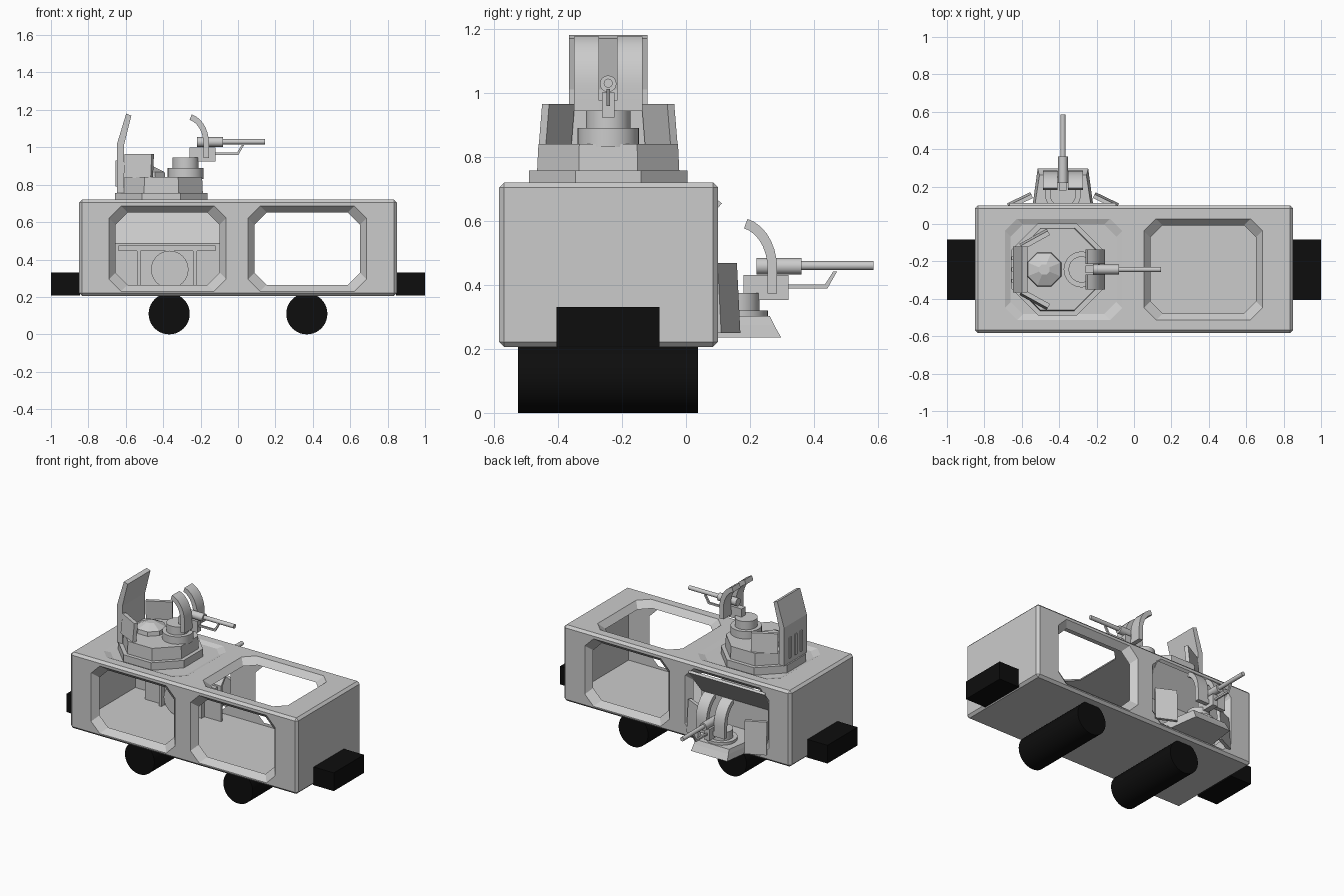
import bpy, bmesh, math
from mathutils import Matrix, Vector

if "Cube" in bpy.data.objects:
    bpy.data.objects.remove(bpy.data.objects["Cube"])

black = bpy.data.materials.new("black")
black.diffuse_color = (0.004, 0.004, 0.004, 1)
black.use_nodes = True
black.node_tree.nodes["Principled BSDF"].inputs["Base Color"].default_value = black.diffuse_color
CY = -0.242          # centre line of the wagon
IDENT = Matrix.Identity(4)


def loft(name, rings, m=IDENT, mat=None, smooth=False):
    """Closed solid through rings of equal point count."""
    bm = bmesh.new()
    vs = [[bm.verts.new(m @ Vector(p)) for p in r] for r in rings]
    n = len(vs[0])
    for a, b in zip(vs, vs[1:]):
        for i in range(n):
            bm.faces.new((a[i], a[(i + 1) % n], b[(i + 1) % n], b[i]))
    bm.faces.new(vs[0])
    bm.faces.new(vs[-1])
    bmesh.ops.recalc_face_normals(bm, faces=bm.faces)
    me = bpy.data.meshes.new(name)
    bm.to_mesh(me)
    bm.free()
    ob = bpy.data.objects.new(name, me)
    bpy.context.collection.objects.link(ob)
    if mat:
        me.materials.append(mat)
    if smooth:
        bpy.ops.object.select_all(action='DESELECT')
        ob.select_set(True)
        bpy.context.view_layer.objects.active = ob
        bpy.ops.object.shade_smooth_by_angle(angle=math.radians(35))
    return ob


def box(name, x0, x1, y0, y1, z0, z1, m=IDENT, mat=None):
    return loft(name, [[(x0, y0, z), (x1, y0, z), (x1, y1, z), (x0, y1, z)] for z in (z0, z1)], m, mat)


def ring(r, n, off=0.0):
    return [(r * math.cos(2 * math.pi * i / n + off), r * math.sin(2 * math.pi * i / n + off)) for i in range(n)]


def disc(name, cx, cy, levels, n=32, m=IDENT, off=0.0):
    """Stack of (radius, z) levels round a vertical axis."""
    return loft(name, [[(cx + x, cy + y, z) for x, y in ring(r, n, off)] for r, z in levels], m, smooth=n > 12)


def rod(name, a, b, r, n=16, m=IDENT, mat=None):
    a, b = Vector(a), Vector(b)
    q = (b - a).to_track_quat('Z', 'Y')
    return loft(name, [[c + q @ Vector((x, y, 0)) for x, y in ring(r, n)] for c in (a, b)], m, mat, True)


def octrect(u0, u1, v0, v1, g, c=0.065):
    u0, u1, v0, v1 = u0 - g, u1 + g, v0 - g, v1 + g
    return [(u0 + c, v0), (u1 - c, v0), (u1, v0 + c), (u1, v1 - c),
            (u1 - c, v1), (u0 + c, v1), (u0, v1 - c), (u0, v0 + c)]


def extrude_y(name, pts, y0, y1, m=IDENT, smooth=False):
    return loft(name, [[(x, y, z) for x, z in pts] for y in (y0, y1)], m, smooth=smooth)


# Wagon body: bevelled hollow shell with chamfered windows
body = box("wagon_body", -0.85, 0.85, -0.584, 0.10, 0.206, 0.72)
bev = body.modifiers.new("edge_bevel", 'BEVEL')
bev.width, bev.segments = 0.016, 1

cutters = [box("cavity_cutter", -0.81, 0.81, -0.544, 0.06, 0.246, 0.68)]
for u0, u1 in ((-0.69, -0.063), (0.053, 0.687)):
    def opening(name, v0, v1, place, depths):
        cutters.append(loft(name, [[place(u, v, d) for u, v in octrect(u0, u1, v0, v1, -d * k)] for d, k in depths]))
    through = ((-0.02, 0.87), (0.05, 0.87))
    opening("front_window_cutter", 0.23, 0.686, lambda u, v, d: (u, -0.584 + d, v), through)
    opening("back_window_cutter", 0.23, 0.686, lambda u, v, d: (u, 0.10 - d, v), through)
    # the roof over the left half is only recessed, to seat the turret
    opening("roof_cutter", -0.513, 0.028, lambda u, v, d: (u, v, 0.72 - d),
            through if u0 > 0 else ((-0.01, 2.2), (0.014, 2.2)))
for c in cutters:
    b = body.modifiers.new(c.name, 'BOOLEAN')
    b.operation, b.solver, b.object = 'DIFFERENCE', 'EXACT', c
    c.hide_render = True
    c.hide_set(True)

# Couplers and wheel rollers
for s, side in ((-1, "left"), (1, "right")):
    xs = sorted((s * 0.845, s * 1.0))
    box(side + "_coupler", *xs, -0.405, -0.083, 0.207, 0.33, mat=black)
    rod(side + "_wheels", (s * 0.368, -0.525, 0.11), (s * 0.368, 0.037, 0.11), 0.11, 40, mat=black)


def gun(tag, m):
    """Gun on a round pedestal, firing along local +x, origin at pedestal base."""
    disc(tag + "_pedestal", 0, 0, [(0.096, -0.01), (0.096, 0.05)], m=m)
    disc(tag + "_pivot", 0, 0, [(0.07, 0.05), (0.07, 0.105)], m=m)
    box(tag + "_cradle", 0.02, 0.16, -0.02, 0.02, 0.083, 0.16, m)
    rod(tag + "_receiver", (0.06, 0, 0.188), (0.2, 0, 0.188), 0.026, m=m)
    rod(tag + "_barrel", (0.2, 0, 0.19), (0.425, 0, 0.19), 0.014, m=m)
    extrude_y(tag + "_brace", [(0.16, 0.119), (0.282, 0.119), (0.312, 0.172), (0.3, 0.172), (0.274, 0.131), (0.16, 0.131)],
              -0.006, 0.006, m)
    # curved twin shields
    arc = [math.radians(a) for a in range(0, 80, 11)]
    outer = [(0.005 + 0.12 * math.cos(a), 0.18 + 0.16 * math.sin(a)) for a in arc]
    inner = [(0.0 + 0.095 * math.cos(a), 0.18 + 0.13 * math.sin(a)) for a in arc]
    prof = [(0.125, 0.103)] + outer + inner[::-1] + [(0.095, 0.103)]
    for s, side in ((-1, "right"), (1, "left")):
        extrude_y(f"{tag}_{side}_shield", prof, *sorted((s * 0.028, s * 0.107)), m, True)
    box(tag + "_shield_bar", 0.095, 0.122, -0.1, 0.1, 0.105, 0.135, m)


def panel(name, a, b, z0, z1, lean, t, m):
    """Upright armour panel over the plan line a-b, leaning outward."""
    a, b = Vector((*a, 0)), Vector((*b, 0))
    d = (b - a).normalized()
    nrm = Vector((-d.y, d.x, 0)) * t
    rings = []
    for z, l in ((z0, 0), (z1, lean)):
        o = nrm.normalized() * l + Vector((0, 0, z))
        rings.append([a + o, b + o, b + o + nrm, a + o + nrm])
    loft(name, rings, m)


# Roof turret on a two-tier octagonal base
T = Matrix.Translation((-0.41, -0.243, 0))
k = 1 / math.cos(math.pi / 8)
disc("turret_ring", 0, 0, [(0.247 * k, 0.69), (0.247 * k, 0.757)], 8, T, math.pi / 8)
disc("turret_base", 0, 0, [(0.222 * k, 0.757), (0.218 * k, 0.84)], 8, T, math.pi / 8)
disc("gunner_seat", -0.07, 0, [(0.1, 0.83), (0.095, 0.868), (0.03, 0.898)], 8, T, math.pi / 8)
extrude_y("turret_rear_plate", [(-0.238, 0.757), (-0.2, 0.757), (-0.2, 1.01), (-0.16, 1.17), (-0.188, 1.18), (-0.238, 1.015)],
          -0.122, 0.122, T)
for i in (-1, 0, 1):
    box("rear_plate_rib", -0.245, -0.236, i * 0.06 - 0.01, i * 0.06 + 0.01, 0.79, 0.93, T)
panel("turret_left_panel", (-0.19, 0.115), (-0.045, 0.195), 0.835, 0.965, -0.012, 0.025, T)
panel("turret_right_panel", (-0.045, -0.195), (-0.19, -0.115), 0.835, 0.965, -0.012, 0.025, T)
gun("roof_gun", Matrix.Translation((-0.28, -0.243, 0.84)))

# Rear sponson in the back-left window, firing along +y
S = Matrix.Translation((-0.38, 0, 0))
loft("sponson_platform", [[(-w0, -0.03, z), (w0, -0.03, z), (w1, f, z), (-w1, f, z)]
                          for z, w0, w1, f in ((0.236, 0.18, 0.135, 0.297), (0.275, 0.175, 0.13, 0.275), (0.302, 0.17, 0.125, 0.262))], S)
wall = [(0.112, 0.655), (-0.03, 0.48), (-0.03, 0.245), (-0.045, 0.245), (-0.045, 0.486), (0.098, 0.665)]
loft("sponson_canopy", [[(x, y, z) for y, z in wall] for x in (-0.285, 0.285)], S)
rod("sponson_drum", (0.015, -0.13, 0.347), (0.015, -0.04, 0.347), 0.1, 32, S)
for s, side in ((-1, "left"), (1, "right")):
    a, b = (s * 0.29, 0.09), (s * 0.165, 0.15)
    if s > 0:
        a, b = b, a
    panel(f"sponson_{side}_panel", a, b, 0.25, 0.468, -0.012, 0.022, S)
    box(f"sponson_{side}_support", *sorted((s * 0.14, s * 0.16)), -0.075, -0.04, 0.245, 0.46, S)
box("sponson_shelf", -0.26, 0.26, -0.075, -0.03, 0.445, 0.475, S)
gun("rear_gun", Matrix.Translation((-0.38, 0.16, 0.27)) @ Matrix.Rotation(math.pi / 2, 4, 'Z'))
